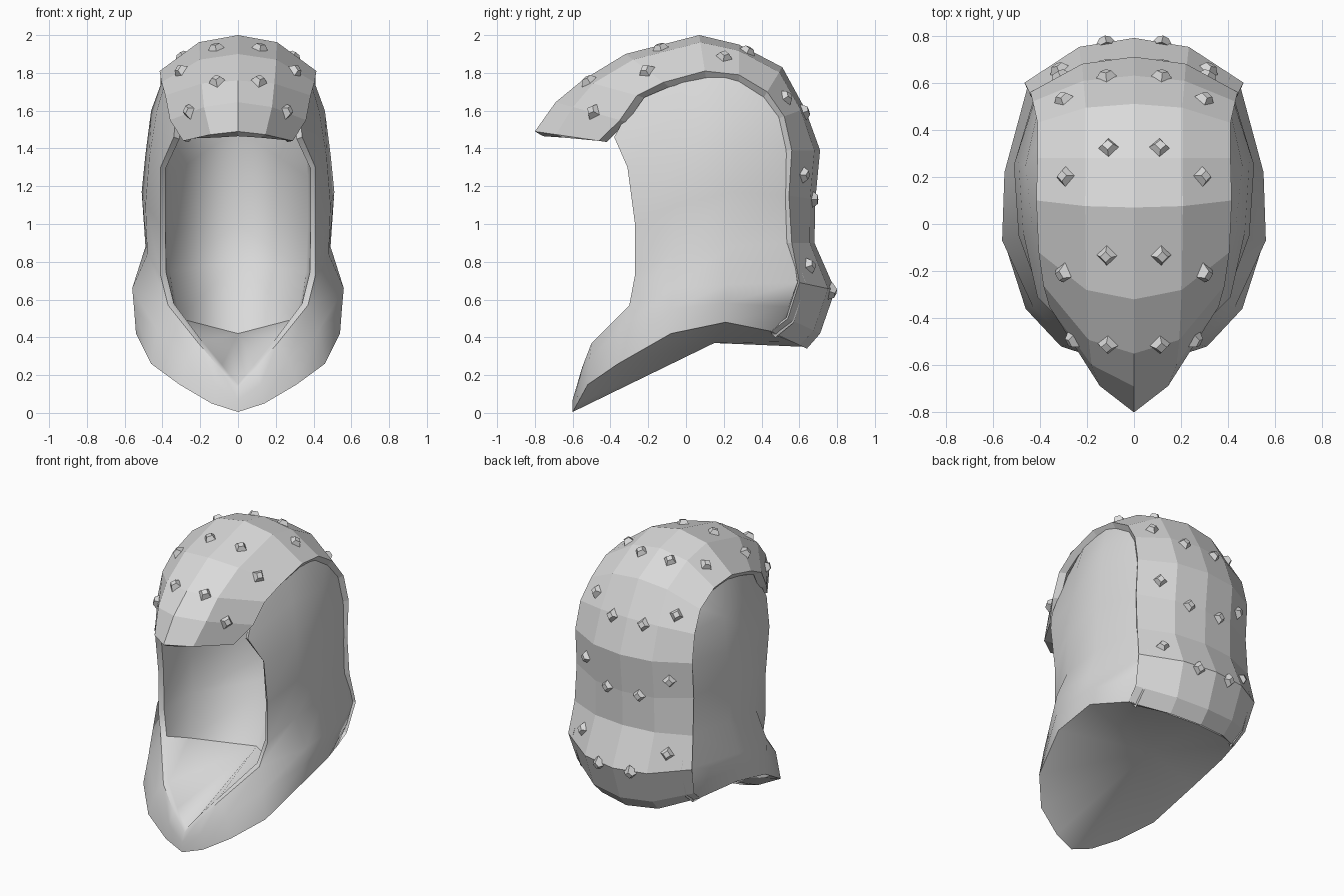
import bpy, bmesh
from mathutils import Vector, Matrix
from mathutils.bvhtree import BVHTree

if "Cube" in bpy.data.objects:
    bpy.data.objects.remove(bpy.data.objects["Cube"])

grey = bpy.data.materials.new("light grey")
grey.diffuse_color = (0.7, 0.7, 0.7, 1)
grey.use_nodes = True
grey.node_tree.nodes["Principled BSDF"].inputs["Base Color"].default_value = grey.diffuse_color


def finish(bm, name):
    me = bpy.data.meshes.new(name)
    bm.to_mesh(me)
    bm.free()
    me.materials.append(grey)
    ob = bpy.data.objects.new(name, me)
    bpy.context.scene.collection.objects.link(ob)
    return ob


def mirror(ob):
    m = ob.modifiers.new("mirror", 'MIRROR')
    m.use_clip = True
    m.merge_threshold = 0.002


def skin(bm, a, b):
    """Quads between two equal rows of vertices."""
    return [bm.faces.new((a[i], a[i + 1], b[i + 1], b[i])) for i in range(len(a) - 1)]


# --- Hood body: half shell, rows from the face opening to the back ---
rows = [
    [(0, -.6, .005), (.14, -.575, .05), (.31, -.52, .15), (.46, -.36, .26), (.54, -.08, .42),
     (.53, .21, .48), (.42, .46, .43), (0, .62, .35)],
    [(0, -.6, .07), (.12, -.57, .15), (.27, -.51, .29), (.43, -.35, .44), (.55, -.08, .55),
     (.545, .215, .58), (.44, .54, .56), (0, .66, .5)],
    [(0, -.575, .13), (.10, -.55, .24), (.21, -.50, .37), (.37, -.30, .57), (.56, -.07, .66),
     (.55, .22, .68), (.45, .59, .69), (0, .66, .66)],
    [(.41, -.27, .73), (.48, -.07, .84), (.49, .23, .88), (.42, .56, .90), (0, .58, .90)],
    [(.41, -.27, 1.0), (.49, -.05, 1.1), (.51, .25, 1.17), (.42, .55, 1.15), (0, .58, 1.15)],
    [(.41, -.31, 1.3), (.47, -.04, 1.35), (.49, .26, 1.37), (.41, .56, 1.39), (0, .59, 1.39)],
    [(.34, -.38, 1.46), (.43, -.03, 1.6), (.46, .25, 1.6), (.40, .52, 1.57), (0, .53, 1.59)],
    [(.32, -.27, 1.66), (.38, -.02, 1.77), (.39, .20, 1.79), (.37, .42, 1.70), (0, .43, 1.74)],
]
lip = [(0, -.55, .15), (.085, -.53, .255), (.19, -.475, .38), (.34, -.28, .58), (.38, -.25, .74),
       (.385, -.25, 1.0), (.385, -.28, 1.29), (.31, -.36, 1.45), (.29, -.25, 1.64)]
wall = [(.31, -.08, .5), (.36, .03, .75), (.37, .03, 1.0), (.37, .02, 1.25),
        (.36, 0, 1.5), (.33, 0, 1.7)]
back = [(0, .2, .42), (0, .44, .8), (0, .5, 1.0), (0, .5, 1.25), (0, .46, 1.5), (0, .36, 1.7)]

bm = bmesh.new()
grid = []
for r in rows:
    a, b = Vector(r[-2]), Vector(r[-1])
    mid = a.lerp(b, .65)
    mid.x = .24
    grid.append([bm.verts.new(p) for p in r[:-1] + [mid, b]])
skin(bm, grid[0], grid[1])
skin(bm, grid[1], grid[2])
skin(bm, grid[2][3:], grid[3])
for a, b in zip(grid[3:], grid[4:]):
    skin(bm, a, b)
# rolled edge of the face opening, then the smooth inner walls and floor
outer = grid[2][:4] + [g[0] for g in grid[3:]]
L, W, B = ([bm.verts.new(p) for p in s] for s in (lip, wall, back))
skin(bm, outer, L)
inner = skin(bm, L[3:], W) + skin(bm, W, B)
inner += [bm.faces.new((L[0], L[1], B[0])), bm.faces.new((L[1], L[2], B[0])),
          bm.faces.new((L[2], L[3], W[0], B[0]))]
for f in inner:
    f.smooth = True
bm.faces.new(grid[-1] + [B[-1], W[-1], L[-1]])
# closed underside, fanned from one point
hub = bm.verts.new((0, .15, .37))
for a, b in zip(grid[0], grid[0][1:]):
    bm.faces.new((a, b, hub))
bmesh.ops.recalc_face_normals(bm, faces=bm.faces)
ref = next(f for f in bm.faces if grid[4][1] in f.verts and grid[5][2] in f.verts)
if ref.normal.x < 0:
    bmesh.ops.reverse_faces(bm, faces=bm.faces)
body = finish(bm, "hood_body")
body.data.set_sharp_from_angle(angle=0.7)
mirror(body)

# --- Crest plate: band from the brim over the crown to the nape ---
centre = [(-.8, 1.49), (-.69, 1.645), (-.55, 1.76), (-.32, 1.90), (.07, 2.0), (.28, 1.95),
          (.51, 1.83), (.63, 1.61), (.71, 1.39), (.685, 1.13), (.68, .9), (.79, .65),
          (.71, .42), (.64, .34)]
edge = [(.29, -.46, 1.44), (.36, -.35, 1.55), (.385, -.26, 1.68), (.405, -.12, 1.75),
        (.415, .1, 1.81), (.41, .28, 1.79), (.41, .43, 1.70), (.43, .52, 1.57),
        (.44, .56, 1.39), (.44, .545, 1.15), (.445, .56, .9), (.465, .6, .69),
        (.44, .54, .5), (.425, .45, .43)]
bm = bmesh.new()
band = []
for i, (c, e) in enumerate(zip(centre, edge)):
    c, ex, e = Vector(c), e[0], Vector(e[1:])
    fold = {0: .33, 1: .27}.get(i, .2)     # pointed brim
    row = []
    for s, f in ((0, 0), (.5, fold), (1, 1)):
        q = c.lerp(e, f)
        row.append((ex * s, q.x, q.y))
    q = e + (e - c).normalized() * (.04 if i < 11 else .01)   # turned-in border
    row.append((ex - .03, q.x, q.y))
    band.append([bm.verts.new(p) for p in row])
for a, b in zip(band, band[1:]):
    skin(bm, a, b)
bmesh.ops.recalc_face_normals(bm, faces=bm.faces)
bm.normal_update()
top = max(bm.faces, key=lambda f: f.calc_center_median().z)
if top.normal.z < 0:
    bmesh.ops.reverse_faces(bm, faces=bm.faces)
bm.normal_update()
tree = BVHTree.FromBMesh(bm)
plate = finish(bm, "crest_plate")
mirror(plate)
sol = plate.modifiers.new("thickness", 'SOLIDIFY')
sol.thickness = .05
sol.offset = -1

# --- Studs: small four-sided blunt pyramids seated on the plate ---
spots = [(.11, -.51, 1.75), (.27, -.5, 1.6), (.12, -.14, 1.95), (.3, -.21, 1.81),
         (.11, .33, 1.92), (.29, .2, 1.88), (.12, .65, 1.6), (.3, .53, 1.67),
         (.12, .68, 1.13), (.31, .62, 1.26), (.12, .77, .64), (.32, .66, .78)]
bm = bmesh.new()
for p in spots:
    loc, n, _, _ = tree.find_nearest(Vector(p))
    up = n.cross(Vector((1, 0, 0))).normalized()
    mat = Matrix((up.cross(n), up, n)).transposed().to_4x4()
    mat.translation = loc + n * .008
    bmesh.ops.create_cone(bm, cap_ends=True, segments=4, radius1=.052,
                          radius2=.024, depth=.04, matrix=mat)
mirror(finish(bm, "studs"))
